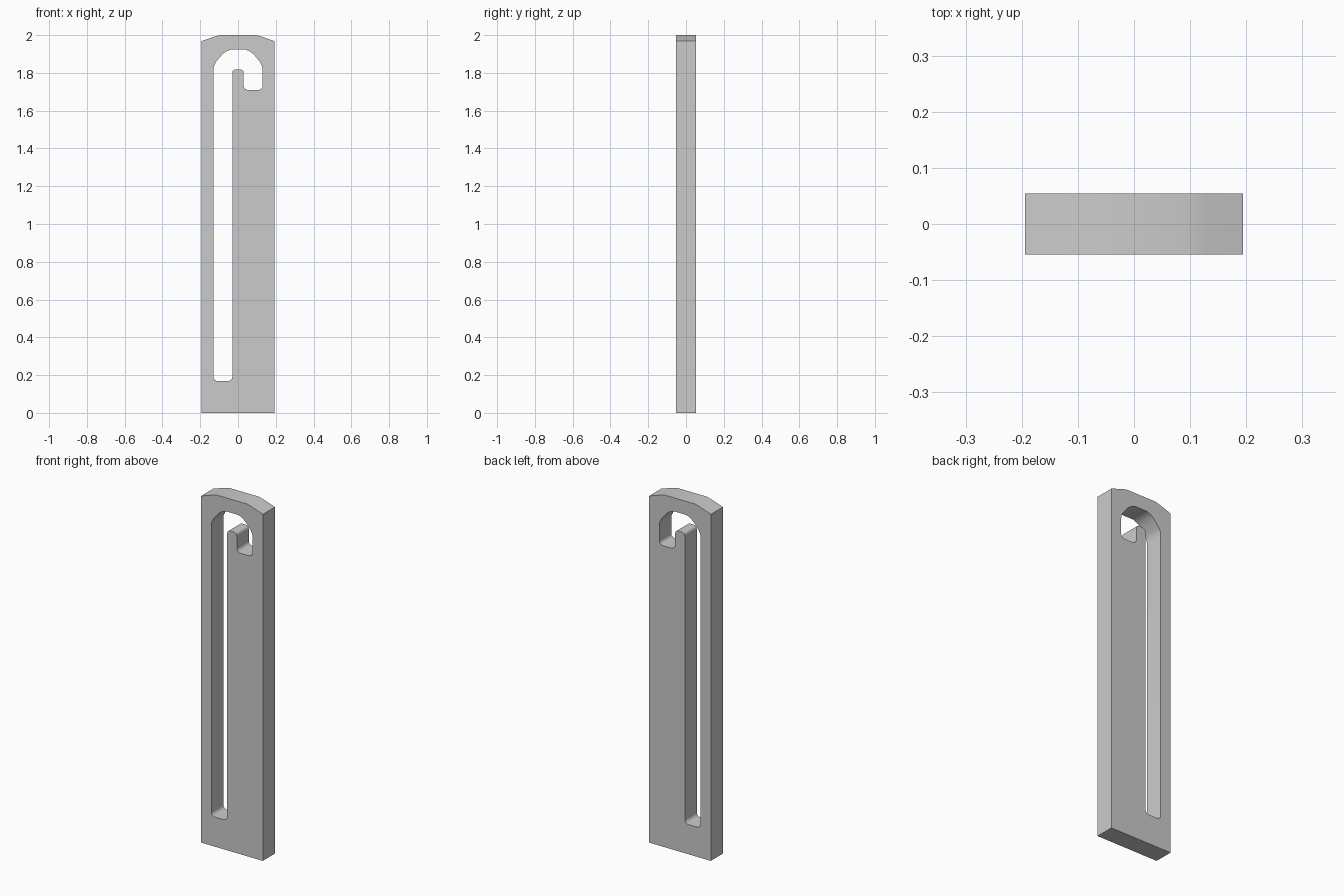
import bpy, bmesh, math

if "Cube" in bpy.data.objects:
    bpy.data.objects.remove(bpy.data.objects["Cube"])

HALF_DEPTH = 0.054


def mirrored(left):
    """Complete a left-to-right profile by mirroring it across x = 0."""
    return left + [(-x, z) for x, z in reversed(left)]


def rounded_end(x0, x1, z, r, rise, up=False):
    """Rounded end of a channel (or tongue), listed from x0 to x1."""
    s = 1 if up else -1
    d = 1 if x1 > x0 else -1
    arc = [(r * (1 - math.cos(a)), rise * (1 - math.sin(a)))
           for a in (i * math.pi / 8 for i in range(5))]
    return ([(x0 + d * u, z - s * v) for u, v in arc]
            + [(x1 - d * u, z - s * v) for u, v in reversed(arc)])


# Plate outline with a gently crowned top
outline = [(0.194, 0), (-0.194, 0)] + mirrored(
    [(-0.194, 1.968), (-0.125, 1.992), (-0.095, 2.0)])

# Hook-shaped slot: arch, short right channel, tongue, long left channel
slot = mirrored([(-0.13, 1.815), (-0.127, 1.838), (-0.116, 1.859),
                 (-0.085, 1.896), (-0.065, 1.913), (-0.04, 1.923)])
slot += rounded_end(0.13, 0.03, 1.709, 0.028, 0.02)
slot += rounded_end(0.03, -0.03, 1.819, 0.02, 0.018, up=True)
slot += rounded_end(-0.03, -0.13, 0.168, 0.025, 0.022)

# Filled and extruded profile
curve = bpy.data.curves.new("slotted_plate", 'CURVE')
curve.dimensions = '2D'
curve.fill_mode = 'BOTH'
curve.extrude = HALF_DEPTH
for pts in (outline, slot):
    sp = curve.splines.new('POLY')
    sp.points.add(len(pts) - 1)
    for p, (x, z) in zip(sp.points, pts):
        p.co = (x, z, 0, 1)
    sp.use_cyclic_u = True

plate = bpy.data.objects.new("slotted_plate", curve)
bpy.context.collection.objects.link(plate)
plate.rotation_euler.x = math.pi / 2
bpy.context.view_layer.objects.active = plate
plate.select_set(True)
bpy.ops.object.convert(target='MESH')
plate = bpy.context.object

# Weld faces to walls and shade
bm = bmesh.new()
bm.from_mesh(plate.data)
bmesh.ops.remove_doubles(bm, verts=bm.verts, dist=0.0005)
bmesh.ops.recalc_face_normals(bm, faces=bm.faces)
bm.to_mesh(plate.data)
bm.free()
bpy.ops.object.shade_smooth_by_angle(angle=math.radians(30))
